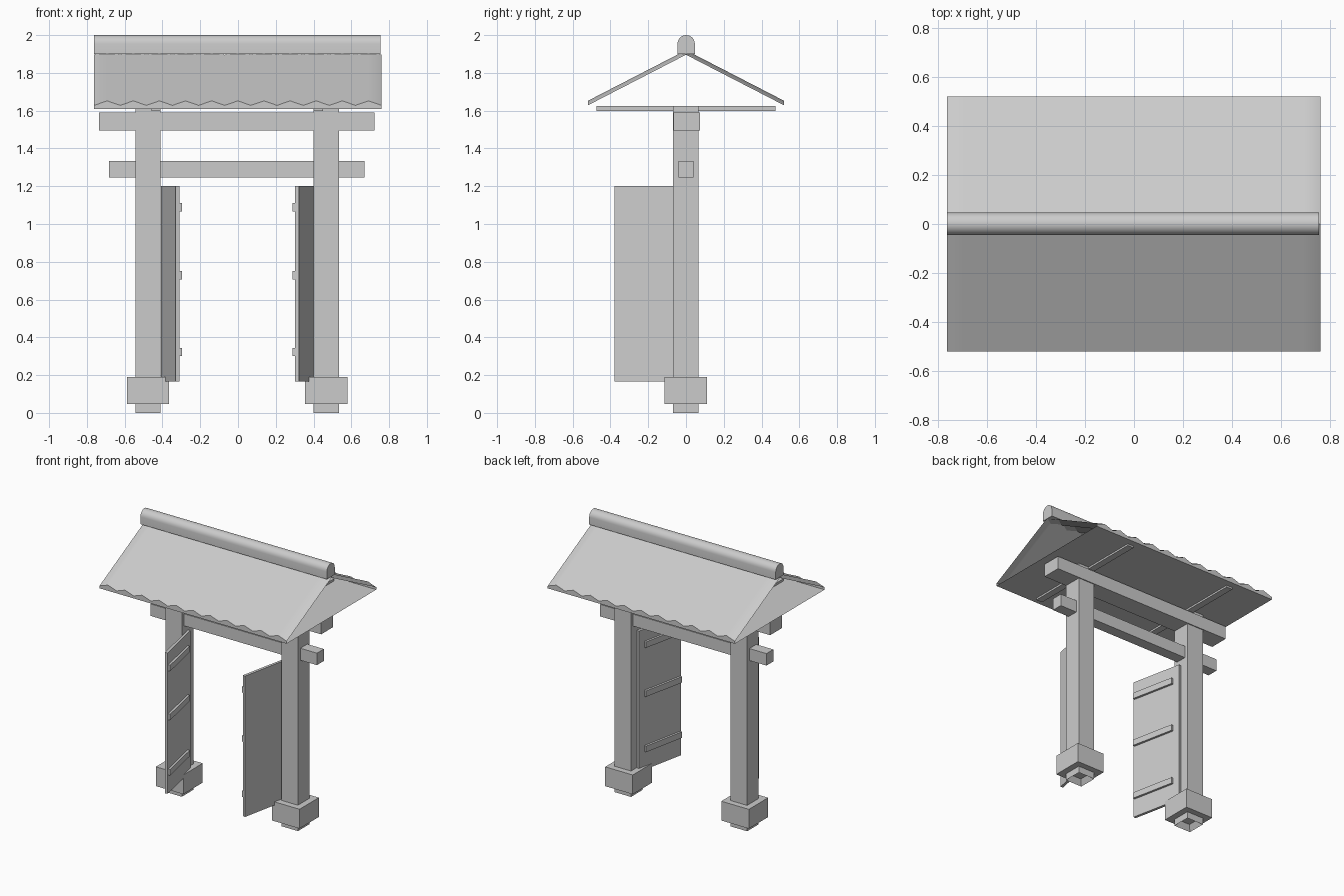
import bpy, bmesh, math
from mathutils import Matrix

if "Cube" in bpy.data.objects:
    bpy.data.objects.remove(bpy.data.objects["Cube"])

CX = -0.004  # the gate's mirror line


def finish(name, bm, smooth=None):
    me = bpy.data.meshes.new(name)
    bm.to_mesh(me)
    bm.free()
    ob = bpy.data.objects.new(name, me)
    bpy.context.collection.objects.link(ob)
    if smooth:
        bpy.ops.object.select_all(action='DESELECT')
        ob.select_set(True)
        bpy.context.view_layer.objects.active = ob
        bpy.ops.object.shade_smooth_by_angle(angle=math.radians(smooth))
    return ob


def add_box(bm, x, y, z):
    size = [b - a for a, b in (x, y, z)]
    mid = [(a + b) / 2 for a, b in (x, y, z)]
    m = Matrix.Translation(mid) @ Matrix.Diagonal((*size, 1))
    return bmesh.ops.create_cube(bm, size=1, matrix=m)['verts']


def box(name, x, y, z):
    bm = bmesh.new()
    add_box(bm, x, y, z)
    return finish(name, bm)


for side, s in (("left", -1), ("right", 1)):
    px = CX + s * 0.472

    # post with a small recess in its foot
    bm = bmesh.new()
    add_box(bm, (px - 0.067, px + 0.067), (-0.068, 0.066), (0, 1.625))
    foot = min(bm.faces, key=lambda f: f.calc_center_median().z)
    bmesh.ops.inset_region(bm, faces=[foot], thickness=0.032)
    bmesh.ops.translate(bm, verts=foot.verts, vec=(0, 0, 0.04))
    finish(side + "_post", bm)

    # plinth block and roof bearer
    box(side + "_plinth", (px - 0.112, px + 0.112), (-0.114, 0.11), (0.048, 0.19))
    bx = CX + s * 0.43
    box(side + "_roof_bearer", (bx - 0.025, bx + 0.025), (-0.475, 0.473), (1.597, 1.626))

    # open door leaf with three battens on the inner face
    place = Matrix.Translation((CX + s * 0.404, 0, 0)) @ Matrix.Rotation(-s * math.radians(11.7), 4, 'Z')
    bm = bmesh.new()
    add_box(bm, sorted((0, -s * 0.02)), (-0.386, 0), (0.165, 1.2))
    bm.transform(place)
    finish(side + "_door", bm)
    bm = bmesh.new()
    for z in (0.322, 0.728, 1.088):
        add_box(bm, sorted((-s * 0.018, -s * 0.036)), (-0.38, -0.05), (z - 0.022, z + 0.022))
    bm.transform(place)
    finish(side + "_door_battens", bm)

# cross beams
box("upper_beam", (-0.735, 0.722), (-0.066, 0.073), (1.495, 1.59))
box("lower_beam", (-0.682, 0.67), (-0.04, 0.04), (1.245, 1.333))

# roof: wavy slopes, straight eave fascias and a flat soffit, open at the gables
WAVES = 11
bm = bmesh.new()
rows = []
for i in range(WAVES * 2 + 1):
    x = -0.762 + 1.522 * i / (WAVES * 2)
    w = 0.012 if i % 2 else -0.012
    profile = [(-0.52, 1.61), (-0.52, 1.64 + w), (0, 1.908 + w), (0.52, 1.64 + w), (0.52, 1.61)]
    rows.append([bm.verts.new((x, y, z)) for y, z in profile])
for a, b in zip(rows, rows[1:]):
    for j in range(4):
        bm.faces.new((a[j], b[j], b[j + 1], a[j + 1]))
bm.faces.new([r[0] for r in rows[::-1]] + [r[4] for r in rows])
bmesh.ops.recalc_face_normals(bm, faces=bm.faces)
finish("tiled_roof", bm, 50)

# round-topped ridge cap
bm = bmesh.new()
outline = [(0.046, 1.9)]
for k in range(13):
    t = math.pi * k / 12
    outline.append((0.046 * math.cos(t), 1.954 + 0.046 * math.sin(t)))
outline.append((-0.046, 1.9))
cap = bm.faces.new([bm.verts.new((-0.762, y + 0.001, z)) for y, z in outline])
ext = bmesh.ops.extrude_face_region(bm, geom=[cap], use_keep_orig=True)['geom']
bmesh.ops.translate(bm, verts=[v for v in ext if isinstance(v, bmesh.types.BMVert)], vec=(1.516, 0, 0))
bmesh.ops.recalc_face_normals(bm, faces=bm.faces)
finish("ridge_cap", bm, 40)
